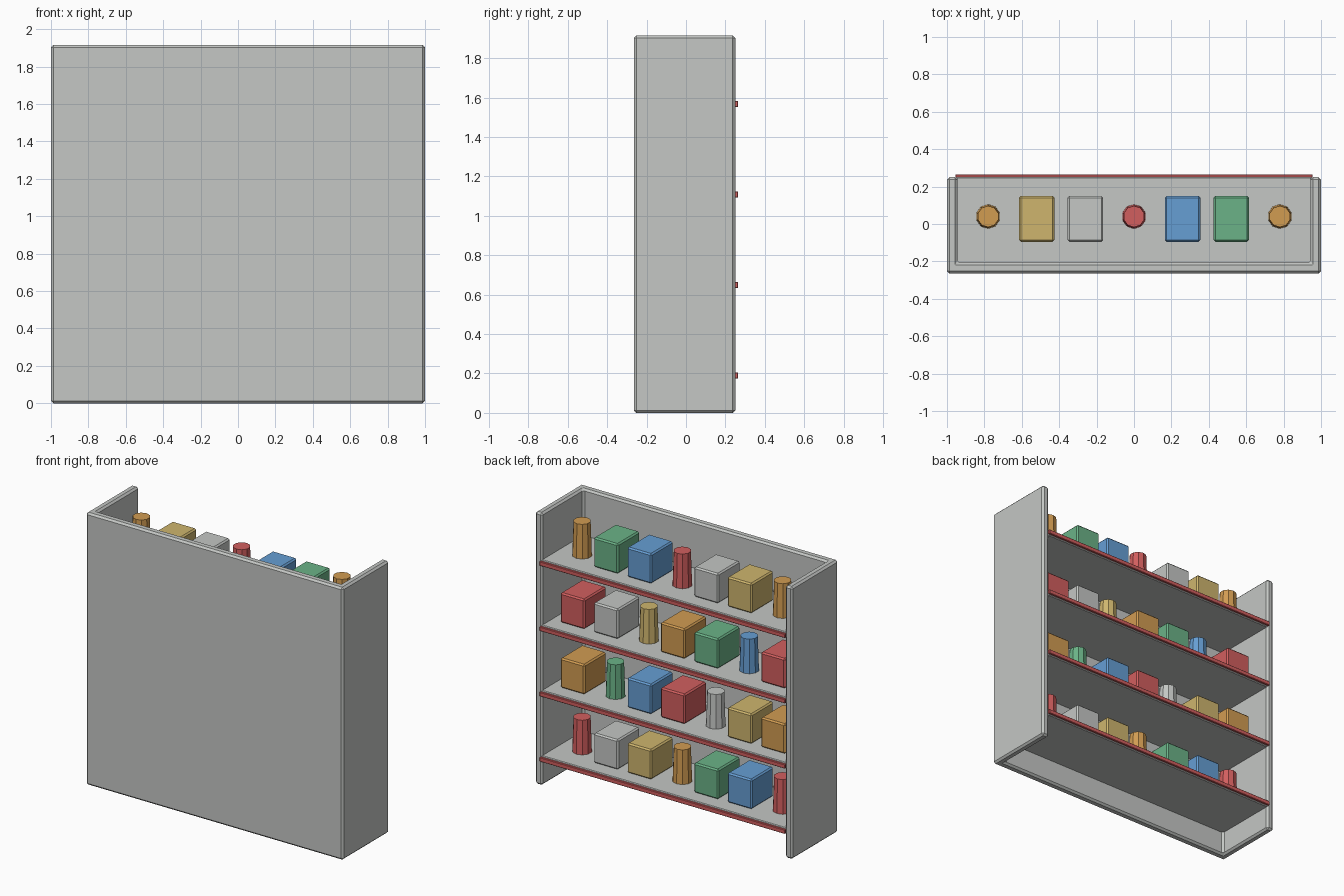
import bpy
import bmesh
from mathutils import Vector

cube = bpy.data.objects.get("Cube")
if cube:
    bpy.data.objects.remove(cube, do_unlink=True)


def to_linear(c):
    return c / 12.92 if c <= 0.04045 else ((c + 0.055) / 1.055) ** 2.4


def make_material(name, srgb):
    colour = [to_linear(c) for c in srgb] + [1.0]
    mat = bpy.data.materials.new(name)
    mat.use_nodes = True
    mat.diffuse_color = colour
    mat.node_tree.nodes["Principled BSDF"].inputs["Base Color"].default_value = colour
    return mat


MATS = {name: make_material(name, rgb) for name, rgb in {
    "grey": (0.77, 0.78, 0.77),
    "red": (0.82, 0.37, 0.37),
    "orange": (0.82, 0.61, 0.32),
    "yellow": (0.81, 0.71, 0.43),
    "green": (0.42, 0.70, 0.53),
    "blue": (0.40, 0.62, 0.83),
}.items()}


def finish(bm, name, colour, bevel=0.0):
    bmesh.ops.recalc_face_normals(bm, faces=bm.faces)
    mesh = bpy.data.meshes.new(name)
    bm.to_mesh(mesh)
    bm.free()
    mesh.materials.append(MATS[colour])
    obj = bpy.data.objects.new(name, mesh)
    bpy.context.collection.objects.link(obj)
    if bevel:
        mod = obj.modifiers.new("chamfer", "BEVEL")
        mod.width = bevel
        mod.segments = 1
        mod.limit_method = "ANGLE"
    return obj


def box(name, colour, low, high, bevel=0.0):
    low, high = Vector(low), Vector(high)
    bm = bmesh.new()
    bmesh.ops.create_cube(bm, size=1)
    bmesh.ops.scale(bm, vec=high - low, verts=bm.verts)
    bmesh.ops.translate(bm, vec=(low + high) / 2, verts=bm.verts)
    return finish(bm, name, colour, bevel)


def bottle(name, colour, x, y, z, height=0.24):
    bm = bmesh.new()
    bmesh.ops.create_cone(bm, cap_ends=True, segments=10,
                          radius1=0.065, radius2=0.057, depth=height)
    bmesh.ops.translate(bm, vec=(x, y, z + height / 2), verts=bm.verts)
    return finish(bm, name, colour)


# Case: a U-shaped wall, open at the top, bottom and shelf side
HEIGHT, REAR, INNER_X, INNER_Y = 1.915, 0.25, 0.945, -0.207
half = [(INNER_X, INNER_Y), (INNER_X, REAR), (1, REAR), (1, -0.265)]
outline = half + [(-x, y) for x, y in reversed(half)]
bm = bmesh.new()
base = bm.faces.new([bm.verts.new((x, y, 0)) for x, y in outline])
walls = bmesh.ops.extrude_face_region(bm, geom=[base])
bmesh.ops.translate(bm, vec=(0, 0, HEIGHT),
                    verts=[g for g in walls["geom"] if isinstance(g, bmesh.types.BMVert)])
finish(bm, "case", "grey", 0.013)

# Goods per shelf, bottom to top, listed from +x to -x; * marks a bottle
ROWS = [
    "red* grey yellow orange* green blue red*",
    "orange green* blue red grey* yellow orange",
    "red grey yellow* orange green blue* red",
    "orange* green blue red* grey yellow orange*",
]

for row, goods in enumerate(ROWS):
    z = 0.19 + row * 0.459
    top = z + 0.022
    tag = str(row + 1)
    # Shelf board and its edge strip
    box("shelf_" + tag, "grey", (-0.95, -0.22, z - 0.022), (0.95, REAR, top), 0.005)
    box("edge_strip_" + tag, "red", (-0.955, REAR - 0.002, z - 0.015),
        (0.955, 0.265, z + 0.015), 0.003)
    # Goods standing on the shelf
    for i, word in enumerate(goods.split()):
        x = 0.78 - 0.26 * i
        colour = word.strip("*")
        label = f"{tag}_{i + 1}"
        if word.endswith("*"):
            bottle("bottle_" + label, colour, x, 0.04, top)
        else:
            box("carton_" + label, colour, (x - 0.095, -0.095, top),
                (x + 0.095, 0.15, top + 0.21), 0.01)
